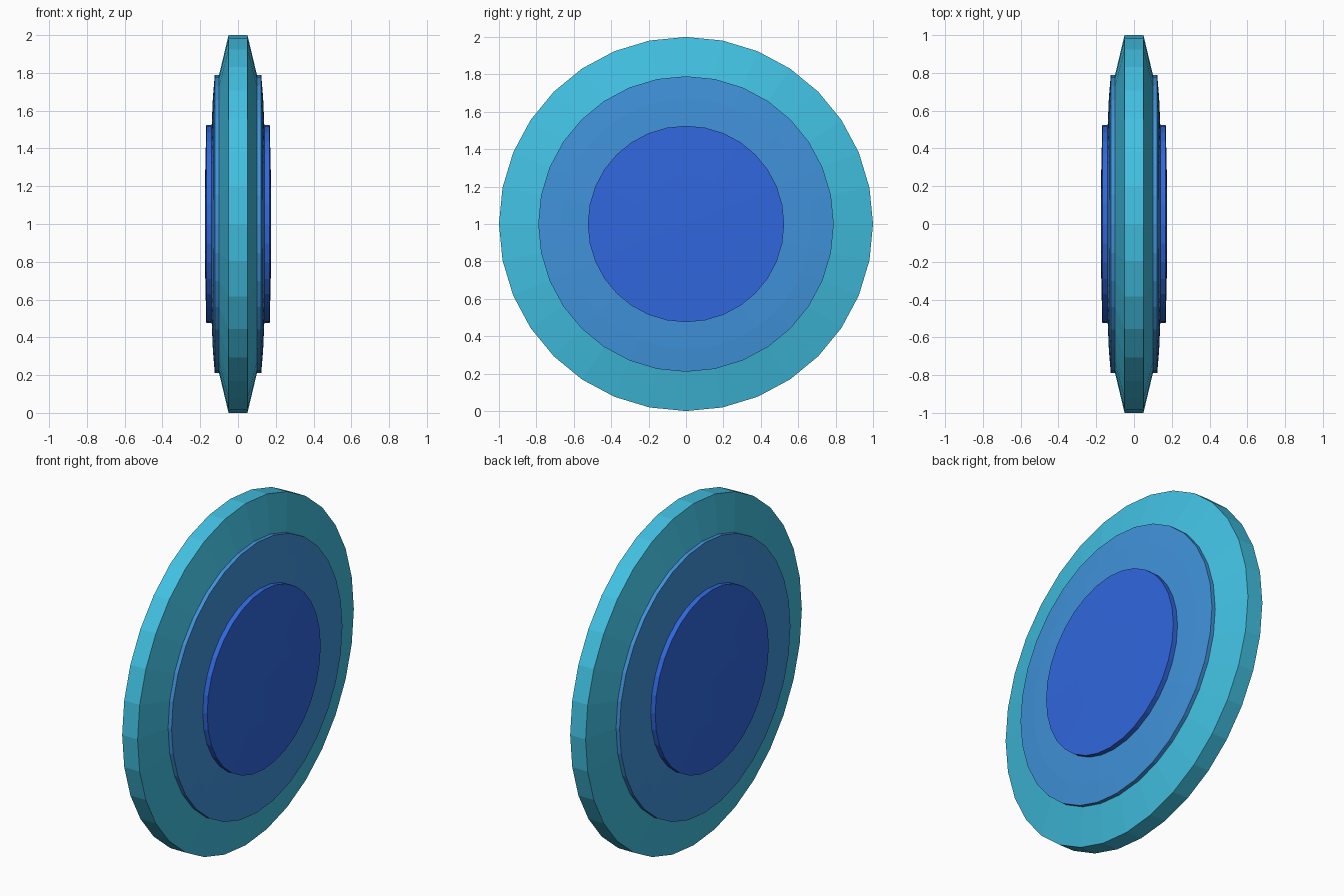
import bpy, bmesh, math

SIDES = 32

cube = bpy.data.objects.get("Cube")
if cube:
    bpy.data.objects.remove(cube, do_unlink=True)


def make_material(name, color):
    mat = bpy.data.materials.new(name)
    mat.use_nodes = True
    mat.diffuse_color = color
    mat.node_tree.nodes["Principled BSDF"].inputs["Base Color"].default_value = color
    return mat


def lathe_disc(name, half_profile, mat):
    """Spin a mirrored (radius, half width) profile around the x axis."""
    profile = half_profile + [(r, -x) for r, x in reversed(half_profile)]
    bm = bmesh.new()
    rings = []
    for r, x in profile:
        if r == 0:
            rings.append([bm.verts.new((x, 0, 0))] * SIDES)
            continue
        angles = [2 * math.pi * i / SIDES for i in range(SIDES)]
        rings.append([bm.verts.new((x, r * math.sin(a), r * math.cos(a))) for a in angles])
    for a, b in zip(rings, rings[1:]):
        for i in range(SIDES):
            j = (i + 1) % SIDES
            corners = list(dict.fromkeys((a[i], a[j], b[j], b[i])))
            bm.faces.new(corners)
    bmesh.ops.recalc_face_normals(bm, faces=bm.faces[:])
    mesh = bpy.data.meshes.new(name)
    bm.to_mesh(mesh)
    bm.free()
    mesh.materials.append(mat)
    obj = bpy.data.objects.new(name, mesh)
    obj.location.z = 1
    bpy.context.collection.objects.link(obj)
    return obj


cyan = make_material("cyan", (0.054, 0.53, 0.76, 1))
sky_blue = make_material("sky blue", (0.051, 0.287, 0.70, 1))
royal_blue = make_material("royal blue", (0.03, 0.136, 0.73, 1))

# Outer disc with bevelled flanks
lathe_disc("outer_disc", [(0, 0.10), (0.79, 0.10), (1.0, 0.05)], cyan)

# Slightly domed middle disc
lathe_disc("middle_disc", [(0, 0.142), (0.53, 0.139), (0.67, 0.133), (0.79, 0.123)], sky_blue)

# Raised hub, nearly flat
lathe_disc("hub_disc", [(0, 0.176), (0.26, 0.174), (0.525, 0.168)], royal_blue)
